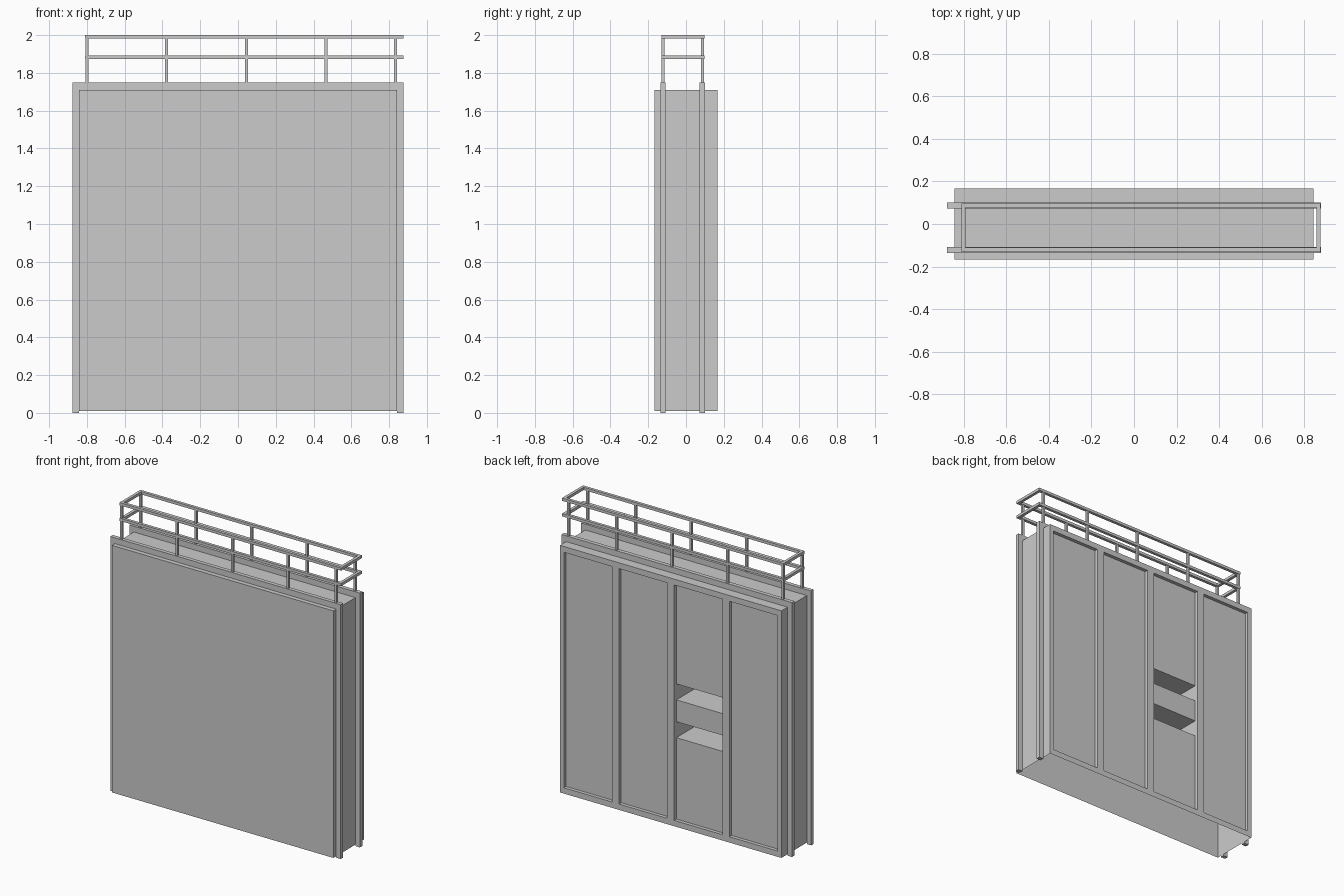
import bpy, bmesh

if "Cube" in bpy.data.objects:
    bpy.data.objects.remove(bpy.data.objects["Cube"])

W, D, Z0, Z1 = 0.843, 0.167, 0.01, 1.71


def boxes(name, items):
    """One object made of axis-aligned boxes (x0, x1, y0, y1, z0, z1)."""
    bm = bmesh.new()
    for x0, x1, y0, y1, z0, z1 in items:
        vs = bmesh.ops.create_cube(bm, size=1)["verts"]
        for v in vs:
            v.co = (x1 if v.co.x > 0 else x0, y1 if v.co.y > 0 else y0, z1 if v.co.z > 0 else z0)
    finish(name, bm)


def finish(name, bm):
    me = bpy.data.meshes.new(name)
    bm.to_mesh(me)
    bm.free()
    bpy.context.collection.objects.link(bpy.data.objects.new(name, me))


# Hollow wall body, open underneath; the back is a grid of cells of varying depth
xs = [-W, -W + 0.03]
for c in (-0.42, 0, 0.42):
    xs += [c - 0.027, c + 0.027]
xs += [W - 0.03, W]
zs = [Z0, Z0 + 0.04, 0.61, 0.72, 0.87, 0.98, Z1 - 0.04, Z1]
NX, NZ = len(xs) - 1, len(zs) - 1


def depth(i, k):
    if not (0 <= i < NX and 0 <= k < NZ):
        return -D                      # outside: wall runs to the front face
    if i % 2 == 0 or k in (0, NZ - 1):
        return D                       # frame and mullions
    if i == 3 and k in (2, 4):
        return -0.14                   # two niches
    return D - 0.024                   # recessed panels


bm = bmesh.new()


def quad(*pts):
    bm.faces.new([bm.verts.new(p) for p in pts])


for i in range(NX):
    for k in range(NZ):
        x0, x1, z0, z1 = xs[i], xs[i + 1], zs[k], zs[k + 1]
        for y in (depth(i, k), -D):
            quad((x0, y, z0), (x1, y, z0), (x1, y, z1), (x0, y, z1))
for i in range(NX + 1):
    for k in range(NZ):
        a, b = depth(i - 1, k), depth(i, k)
        if a != b:
            x = xs[i]
            quad((x, a, zs[k]), (x, b, zs[k]), (x, b, zs[k + 1]), (x, a, zs[k + 1]))
for k in range(1, NZ + 1):             # no bottom face
    for i in range(NX):
        a, b = depth(i, k - 1), depth(i, k)
        if a != b:
            z = zs[k]
            quad((xs[i], a, z), (xs[i + 1], a, z), (xs[i + 1], b, z), (xs[i], b, z))
bmesh.ops.remove_doubles(bm, verts=bm.verts, dist=1e-5)
bmesh.ops.recalc_face_normals(bm, faces=bm.faces)
finish("wall_body", bm)

# Two portal frames: end posts and a top beam
for label, y0, y1 in (("front", -0.136, -0.109), ("back", 0.072, 0.1)):
    boxes(label + "_portal_frame", [
        (-0.877, -W, y0, y1, 0, 1.75),
        (W, 0.877, y0, y1, 0, 1.75),
        (-W, W, y0, y1, Z1, 1.75)])

# Guard rail: posts, then mid and top rings
rail_y = ((-0.131, -0.111), (0.077, 0.097))
boxes("rail_posts", [(x - 0.008, x + 0.008, y0 + 0.002, y1 - 0.002, 1.75, 1.985)
                     for x in (-0.8, -0.379, 0.045, 0.467, 0.833) for y0, y1 in rail_y])
for name, z0, z1 in (("mid_rail", 1.874, 1.893), ("top_rail", 1.981, 2.0)):
    bars = [(-0.81, 0.876, y0, y1, z0, z1) for y0, y1 in rail_y]
    bars += [(x, x + 0.02, -0.111, 0.077, z0, z1) for x in (-0.81, 0.856)]
    boxes(name, bars)
